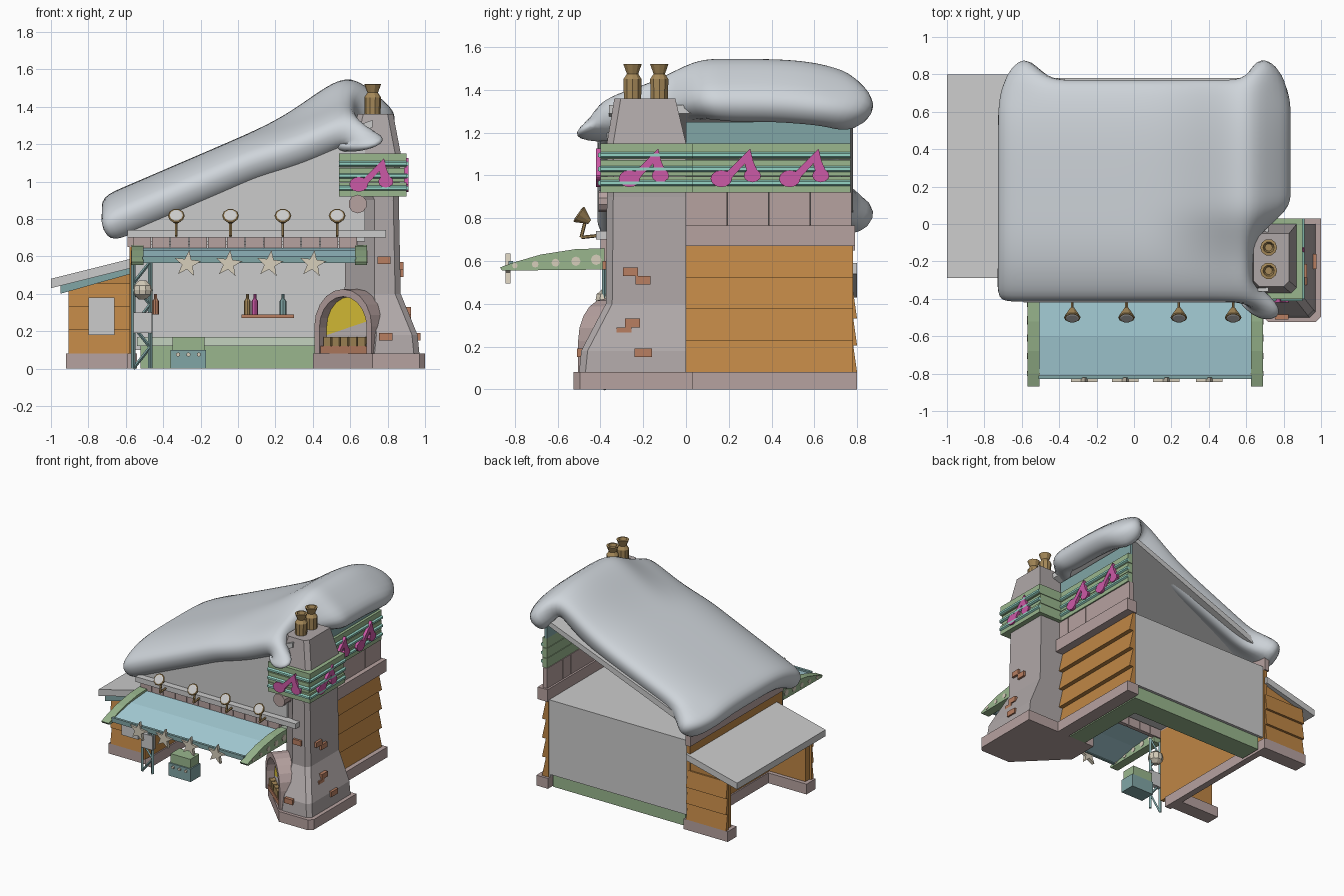
import bpy, bmesh, math
from mathutils import Matrix, Vector

if "Cube" in bpy.data.objects:
    bpy.data.objects.remove(bpy.data.objects["Cube"])

def material(name, r, g, b):
    m = bpy.data.materials.new(name)
    m.diffuse_color = (r, g, b, 1)
    m.use_nodes = True
    m.node_tree.nodes["Principled BSDF"].inputs["Base Color"].default_value = m.diffuse_color
    return m

PINK = material("pink_stone", .47, .36, .35)
STONE = material("chimney_stone", .43, .39, .39)
ORANGE = material("orange_wood", .52, .24, .06)
GREEN = material("green_paint", .32, .47, .27)
PALE = material("pale_green", .55, .65, .52)
TEAL = material("teal_metal", .22, .38, .38)
ROD = material("mint_rod", .30, .66, .56)
MAG = material("magenta", .60, .10, .38)
GOLD = material("gold_clay", .38, .25, .10)
GLASS = material("blue_awning", .40, .65, .72)
CREAM = material("cream", .68, .62, .50)
BRICK = material("brick", .48, .21, .12)
YELLOW = material("oven_yellow", .75, .57, .04)
SNOW = material("snow", .62, .66, .70)

def finish(name, bm, mat=None, smooth=False):
    bmesh.ops.recalc_face_normals(bm, faces=bm.faces)
    me = bpy.data.meshes.new(name)
    bm.to_mesh(me)
    bm.free()
    ob = bpy.data.objects.new(name, me)
    bpy.context.collection.objects.link(ob)
    if mat:
        me.materials.append(mat)
    if smooth:
        me.shade_smooth()
    return ob

def loft(name, rings, mat=None):
    bm = bmesh.new()
    vs = [[bm.verts.new(p) for p in r] for r in rings]
    n = len(vs[0])
    for a, b in zip(vs, vs[1:]):
        for i in range(n):
            bm.faces.new((a[i], a[(i + 1) % n], b[(i + 1) % n], b[i]))
    bm.faces.new(vs[0])
    bm.faces.new(vs[-1])
    return finish(name, bm, mat)

def prism(name, pts, axis, a, b, mat=None):
    put = {'x': lambda p, t: (t, p[0], p[1]), 'y': lambda p, t: (p[0], t, p[1]),
           'z': lambda p, t: (p[0], p[1], t)}[axis]
    return loft(name, [[put(p, t) for p in pts] for t in (a, b)], mat)

def box(name, x0, x1, y0, y1, z0, z1, mat=None):
    return prism(name, [(x0, y0), (x1, y0), (x1, y1), (x0, y1)], 'z', z0, z1, mat)

def ellipse(cx, cy, rx, ry, n=12):
    return [(cx + rx * math.cos(i * math.tau / n), cy + ry * math.sin(i * math.tau / n)) for i in range(n)]

def lathe(name, x, y, prof, mat, n=10):
    return loft(name, [[(px, py, z) for px, py in ellipse(x, y, r, r, n)] for r, z in prof], mat)

def rod(name, p, q, r, mat, n=6):
    p, q = Vector(p), Vector(q)
    bm = bmesh.new()
    m = Matrix.Translation((p + q) / 2) @ (q - p).to_track_quat('Z', 'Y').to_matrix().to_4x4()
    bmesh.ops.create_cone(bm, cap_ends=True, segments=n, radius1=r, radius2=r, depth=(q - p).length, matrix=m)
    return finish(name, bm, mat)

def siding(name, axis, at, out, a, b, z0, z1, n):
    # overlapping planks, each leaning out at its bottom edge
    h = (z1 - z0) / n
    for i in range(n):
        z = z0 + i * h
        prof = [(at, z), (at + out, z), (at + out * .4, z + h), (at, z + h)]
        prism(f"{name}_{i}", prof, axis, a, b, ORANGE)

# house shell: back wall, ceiling, front gable, sloping roof
box("back_wall", -.56, .64, .75, .77, .1, .68)
box("ceiling", -.56, .64, -.36, .77, .66, .68)
prism("front_gable", [(-.56, .68), (.68, .68), (.68, 1.29), (-.56, .79)], 'y', -.37, -.35)
prism("roof_slab", [(-.62, .76), (.72, 1.29), (.72, 1.33), (-.62, .81)], 'y', -.36, .78)
box("front_ledge", -.59, .79, -.42, -.36, .70, .74)
for i in range(12):
    box(f"front_tile_{i}", -.56 + i * .1, -.465 + i * .1, -.40, -.37, .60, .70, PINK)

# right wall: base, planks, trim, tiles, top strip
box("right_base", .63, .73, 0, .8, 0, .08, PINK)
box("right_wall", .63, .65, 0, .77, .08, .68)
siding("right_plank", 'y', .64, .055, 0, .78, .08, .67, 4)
box("right_trim", .64, .725, 0, .79, .67, .765, PINK)
for i in range(8):
    box(f"right_tile_{i}", .655, .69, i * .097, .095 + i * .097, .765, .92, PINK)
box("right_top_strip", .66, .68, 0, .77, 1.15, 1.25, TEAL)

# left wall and open lean-to shed
box("left_base", -.59, -.54, -.3, .8, 0, .08, PINK)
box("left_wall", -.58, -.55, -.36, .78, .08, .65, ORANGE)
box("left_trim", -.59, -.55, -.36, .79, .65, .77, PINK)
prism("shed_roof", [(-1, .43), (-.56, .54), (-.56, .59), (-1, .48)], 'y', -.29, .8)
prism("shed_fascia", [(-.95, .40), (-.56, .51), (-.56, .55), (-.95, .45)], 'y', -.28, -.25, TEAL)
for tag, y0, y1, d in (("front", -.25, -.20, -1), ("back", .72, .77, 1)):
    box(f"shed_{tag}_base", -.92, -.56, y0 - .03, y1 + .03, 0, .08, PINK)
    prism(f"shed_{tag}_wall", [(-.89, .08), (-.56, .08), (-.56, .54), (-.89, .45)], 'y', y0, y1, ORANGE)
    siding(f"shed_{tag}_plank", 'x', y0 if d < 0 else y1, d * .03, -.905, -.56, .08, .455, 3)
box("shed_window", -.80, -.66, -.29, -.25, .18, .38)

# chimney with a diagonal front-left face, flared at the bottom
def ring(x0, x1, y0, y1, c, z):
    return [(x0, y1, z), (x0, y0 + c, z), (x0 + c, y0, z), (x1 - .03, y0, z), (x1, y0 + .03, z), (x1, y1, z)]
loft("chimney_base", [ring(.40, 1.0, -.525, .03, .32, 0), ring(.40, 1.0, -.525, .03, .32, .08)], PINK)
loft("chimney", [ring(.43, .97, -.50, 0, .30, .08), ring(.44, .96, -.49, 0, .30, .18),
                 ring(.57, .87, -.375, 0, .16, .40), ring(.58, .86, -.37, 0, .15, .9),
                 ring(.58, .87, -.37, 0, .04, 1.15), ring(.64, .83, -.335, -.05, .03, 1.36)], STONE)
for y in (-.25, -.125):
    lathe("chimney_pot", .72, y, [(.042, 1.35), (.045, 1.45), (.028, 1.475), (.045, 1.52), (.03, 1.522), (.02, 1.49)], GOLD)
for y, z in ((-.26, .55), (-.20, .51), (-.25, .31), (-.29, .27)):
    box("side_brick", .84, .885 if z > .4 else .925, y - .035, y + .035, z - .02, z + .02, BRICK)
for x, y, z in ((.78, -.37, .58), (.79, -.49, .17)):
    box("front_brick", x - .035, x + .035, y - .02, y + .05, z - .02, z + .02, BRICK)
box("low_brick", .93, .975, -.24, -.16, .15, .19, BRICK)
rod("vent_pipe", (.64, -.25, .88), (.64, -.41, .88), .05, PINK, 10)

# diagonal oven: arch, glowing mouth, brick sill
turn = Matrix.Translation((.60, -.33, 0)) @ Matrix.Rotation(math.radians(-40), 4, 'Z')
def arch(r, zc, n=10):
    return [(r * math.cos(math.pi * i / n), zc + r * math.sin(math.pi * i / n)) for i in range(n + 1)]
out, inn = arch(.2, .225), arch(.165, .22)
prof = [(.2, .08)] + out + [(-.2, .08), (-.165, .08)] + inn[::-1] + [(.165, .08)]
parts = [prism("oven_arch", prof, 'y', -.06, .22, PINK),
         prism("oven_mouth", [(.165, .08)] + inn + [(-.165, .08)], 'y', .0, .12, YELLOW),
         box("oven_sill", -.165, .165, -.05, .05, .08, .12, BRICK)]
parts += [box(f"oven_log_{i}", -.15 + i * .06, -.10 + i * .06, -.045, .04, .12, .17, GOLD) for i in range(5)]
for p in parts:
    p.matrix_world = turn

# green sign boards with rods and musical note ornaments
for i in range(3):
    z = .92 + i * .078
    box("chimney_sign_board", .54, .90 - .01 * (i % 2), -.40, .03, z, z + .074, GREEN)
    box("wall_sign_board", .66, .70, .03, .77, z, z + .074, GREEN)
    zr = .965 + i * .065
    rod("sign_rod_front", (.54, -.40, zr), (.90, -.40, zr), .014, ROD)
    rod("sign_rod_side", (.90, -.40, zr), (.90, .03, zr), .014, ROD)
    rod("sign_rod_wall", (.70, .03, zr), (.70, .77, zr), .014, ROD)
def note(c, axis, a, b):
    beam = [(-.06, -.04), (.07, .09), (.085, .03), (.12, -.05), (.06, -.04), (.045, .02), (-.01, -.04), (-.03, -.07)]
    prism("note_beam", [(c + s, 1.035 + z) for s, z in beam], axis, a, b, MAG)
    prism("note_head", ellipse(c - .065, .985, .05, .04), axis, a, b, MAG)
    prism("note_tail", ellipse(c + .08, 1.0, .04, .032), axis, a, b, MAG)
note(.71, 'y', -.42, -.40)
for y, x in ((-.20, .89), (.23, .70), (.55, .70)):
    note(y, 'x', x, x + .022)

# awning: arched side beams with discs, blue sheet, front rail, stars
for x in (-.57, .625):
    beam = [(-.38, .56), (-.38, .66), (-.52, .655), (-.68, .63), (-.80, .595), (-.87, .57), (-.86, .555)]
    prism("awning_beam", beam, 'x', x, x + .065, GREEN)
    for i in range(5):
        r = .013 + .003 * i
        prism("beam_disc", ellipse(-.80 + i * .095, .578 + i * .007, r, r, 8), 'x', x - .003, x + .068, CREAM)
prism("awning_sheet", [(-.38, .645), (-.6, .63), (-.82, .585), (-.82, .57), (-.6, .612), (-.38, .63)], 'x', -.51, .63, GLASS)
box("awning_rail", -.51, .63, -.83, -.81, .565, .60, TEAL)
for x in (-.27, -.05, .17, .40):
    pts = [(x + (.03, .075)[k % 2] * math.sin(k * math.pi / 5 + .75),
            .56 + (.03, .075)[k % 2] * math.cos(k * math.pi / 5 + .75)) for k in range(10)]
    prism("hanging_star", pts, 'y', -.845, -.82, CREAM)

# flood lamps on the ledge
for x in (-.33, -.04, .24, .53):
    rod("lamp_arm", (x, -.40, .72), (x, -.49, .71), .008, GOLD)
    rod("lamp_pole", (x, -.49, .71), (x, -.47, .79), .008, GOLD)
    cone = lathe("lamp_shade", 0, 0, [(.012, -.03), (.045, .03), (.04, .035)], GOLD)
    lens = lathe("lamp_lens", 0, 0, [(.04, .033), (.03, .037)], None)
    for p in (cone, lens):
        p.matrix_world = Matrix.Translation((x, -.475, .80)) @ Matrix.Rotation(math.radians(55), 4, 'X')

# lattice post with lamp
for x in (-.56, -.47):
    rod("post_leg", (x, -.38, 0), (x, -.38, .57), .012, TEAL, 4)
for i in range(5):
    a, b = (-.56, -.47)[::1 - 2 * (i % 2)]
    rod("post_brace", (a, -.38, i * .114), (b, -.38, i * .114 + .114), .009, TEAL, 4)
box("post_box", -.56, -.46, -.395, -.36, .19, .30)
lathe("round_lamp", -.51, -.37, [(.02, .37), (.05, .395), (.055, .42), (.05, .445), (.02, .47)], CREAM)

# counters, stove, shelf and bottles
box("back_counter", -.52, .62, .58, .75, 0, .12, GREEN)
box("right_counter", .48, .62, .0, .58, 0, .12, GREEN)
box("counter_top", -.54, .62, .56, .75, .12, .17, PALE)
box("stove", -.36, -.17, -.34, -.22, 0, .10, TEAL)
box("stove_top", -.35, -.18, -.33, -.22, .10, .17, GREEN)
for i in range(3):
    rod("stove_knob", (-.32 + i * .055, -.33, .075), (-.32 + i * .055, -.35, .075), .012, CREAM)
box("shelf", .02, .30, .66, .75, .27, .29, BRICK)
for x, m in ((.05, GOLD), (.09, MAG), (.24, TEAL), (-.44, BRICK)):
    lathe("bottle", x, .70, [(.018, .29), (.018, .36), (.008, .375), (.008, .40)], m, 8)

# thick snow blanket: rounded slab following the roof, notched at the chimney
bm = bmesh.new()
NU, NV = 12, 10
grid = []
for i in range(NU + 1):
    row = []
    for j in range(NV + 1):
        x, y = -.76 + 1.64 * i / NU, -.45 + 1.27 * j / NV
        z = .975 + .43 * (x + .6) + .085 * math.exp(-((x - .55) / .22) ** 2)
        z -= max(0, x - .62) * (1.05 if y > -.4 else .5)
        z -= (.13 if j < 3 else .09) * abs(2 * j / NV - 1) ** 4
        if y < .02 and x > .1:
            z -= .11 * min(1, (x - .1) / .4) * min(1, (.02 - y) / .15)
        if x > .62 and -.40 < y < -.03:
            x = .62 + (x - .62) * .15
        if j == NV:
            y += .14 if i in (1, NU - 1) else -.02
        if i in (0, NU) and j == NV:
            x *= .93
        row.append(bm.verts.new((x, y, z)))
    grid.append(row)
for i in range(NU):
    for j in range(NV):
        bm.faces.new((grid[i][j], grid[i + 1][j], grid[i + 1][j + 1], grid[i][j + 1]))
snow = finish("snow_blanket", bm, SNOW, True)
if snow.data.polygons[0].normal.z < 0:
    snow.data.flip_normals()
sol = snow.modifiers.new("thickness", 'SOLIDIFY')
sol.thickness, sol.offset = .18, -1
snow.modifiers.new("rounding", 'SUBSURF').levels = 2
